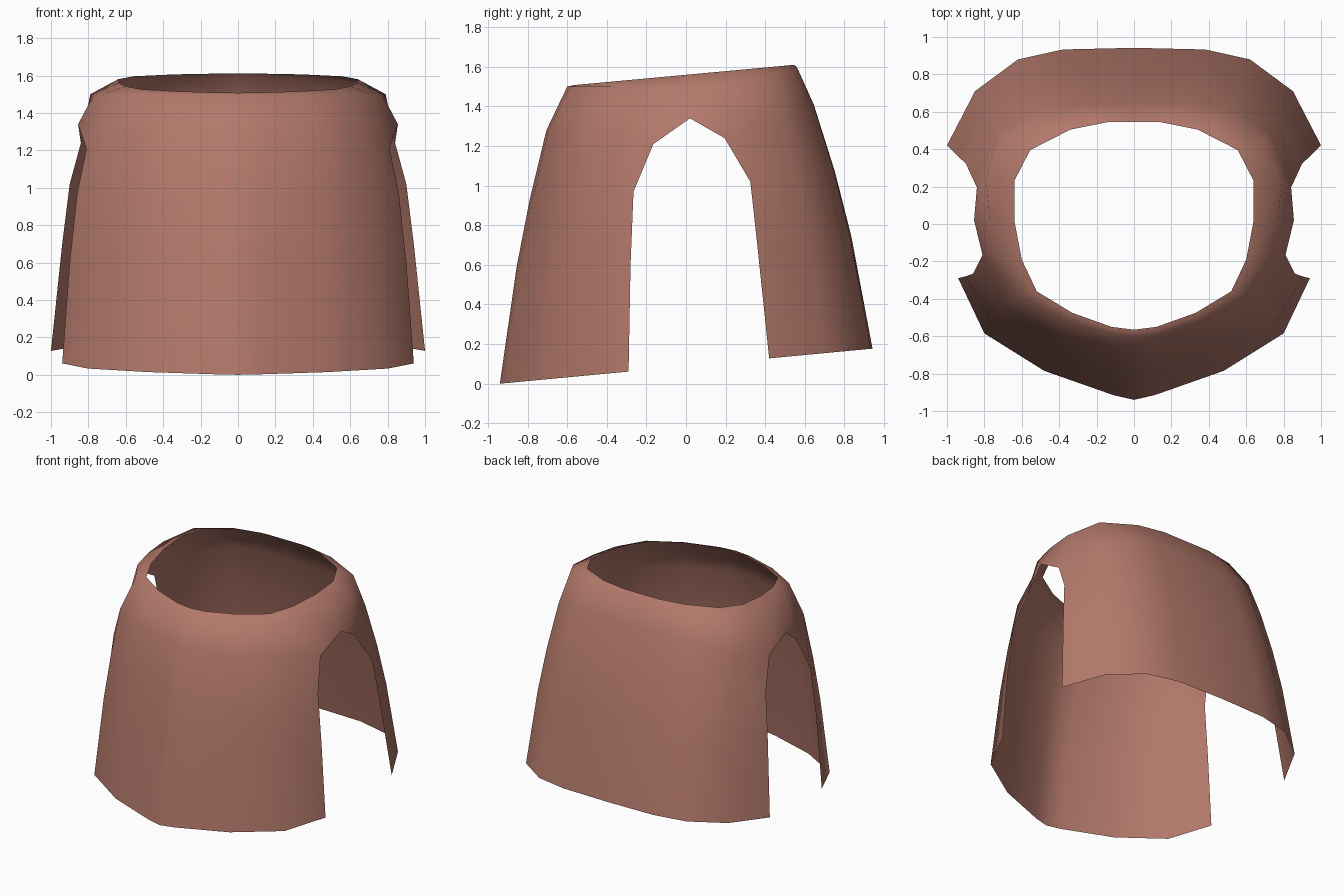
import bpy, bmesh

if "Cube" in bpy.data.objects:
    bpy.data.objects.remove(bpy.data.objects["Cube"])

# Half garment, columns from front centre round to back centre:
# (neck xy), (shoulder xy), (chest xyz), (hem xy)
columns = [
    ((0, -.565), (0, -.60), (0, -.705, 1.28), (0, -.94)),
    ((.12, -.55), (.125, -.585), (.11, -.695, 1.28), (.11, -.915)),
    ((.33, -.475), (.37, -.51), (.42, -.61), (.48, -.785)),
    ((.52, -.36), (.60, -.38), (.69, -.43), (.80, -.585)),
    ((.60, -.19), (.72, -.18), (.81, -.165, 1.21), (.94, -.29)),
    ((.64, .02), (.77, .02), (.855, .02, 1.34), None),
    ((.64, .23), (.79, .23), (.84, .195, 1.24), (1.0, .42)),
    ((.555, .395), (.67, .43), (.73, .49, 1.32), (.85, .71)),
    ((.34, .505), (.41, .53), (.50, .61, 1.40), (.62, .88)),
    ((.14, .545), (.20, .56), (.30, .643, 1.41), (.38, .933)),
    ((0, .545), (0, .56), (0, .645, 1.41), (0, .942)),
]
# Armhole edges between chest and hem
armhole = {4: ((.86, -.265, .97), (.90, -.28, .6)),
           6: ((.90, .325, 1.02), (.94, .36, .7))}


def column_points(i, neck, shoulder, chest, hem):
    pts = [(*neck, 1.56 + .092 * neck[1]),
           (*shoulder, 1.5 + .3 * max(0, shoulder[1] - .23))]
    if len(chest) == 2:
        chest = (*chest, 1.27)
    pts.append(chest)
    if hem:
        end = (*hem, .0885 + .094 * hem[1])
        if i in armhole:
            pts += armhole[i]
        else:
            for f, fz in ((.36, .275), (.64, .54)):
                pts.append(tuple(a + (b - a) * t for a, b, t in zip(chest, end, (f, f, fz))))
        pts.append(end)
    return pts


# Garment sheet
bm = bmesh.new()
grid = [[bm.verts.new(p) for p in column_points(i, *c)] for i, c in enumerate(columns)]
for a, b in zip(grid, grid[1:]):
    for j in range(min(len(a), len(b)) - 1):
        bm.faces.new((a[j], a[j + 1], b[j + 1], b[j]))
mesh = bpy.data.meshes.new("tabard")
bm.to_mesh(mesh)
bm.free()
tabard = bpy.data.objects.new("tabard", mesh)
bpy.context.collection.objects.link(tabard)
mesh.shade_smooth()

# Left half
mirror = tabard.modifiers.new("mirror", 'MIRROR')
mirror.use_clip = True

# Cloth colour
cloth = bpy.data.materials.new("cloth")
cloth.diffuse_color = (.45, .19, .145, 1)
cloth.use_nodes = True
cloth.node_tree.nodes["Principled BSDF"].inputs["Base Color"].default_value = cloth.diffuse_color
mesh.materials.append(cloth)
